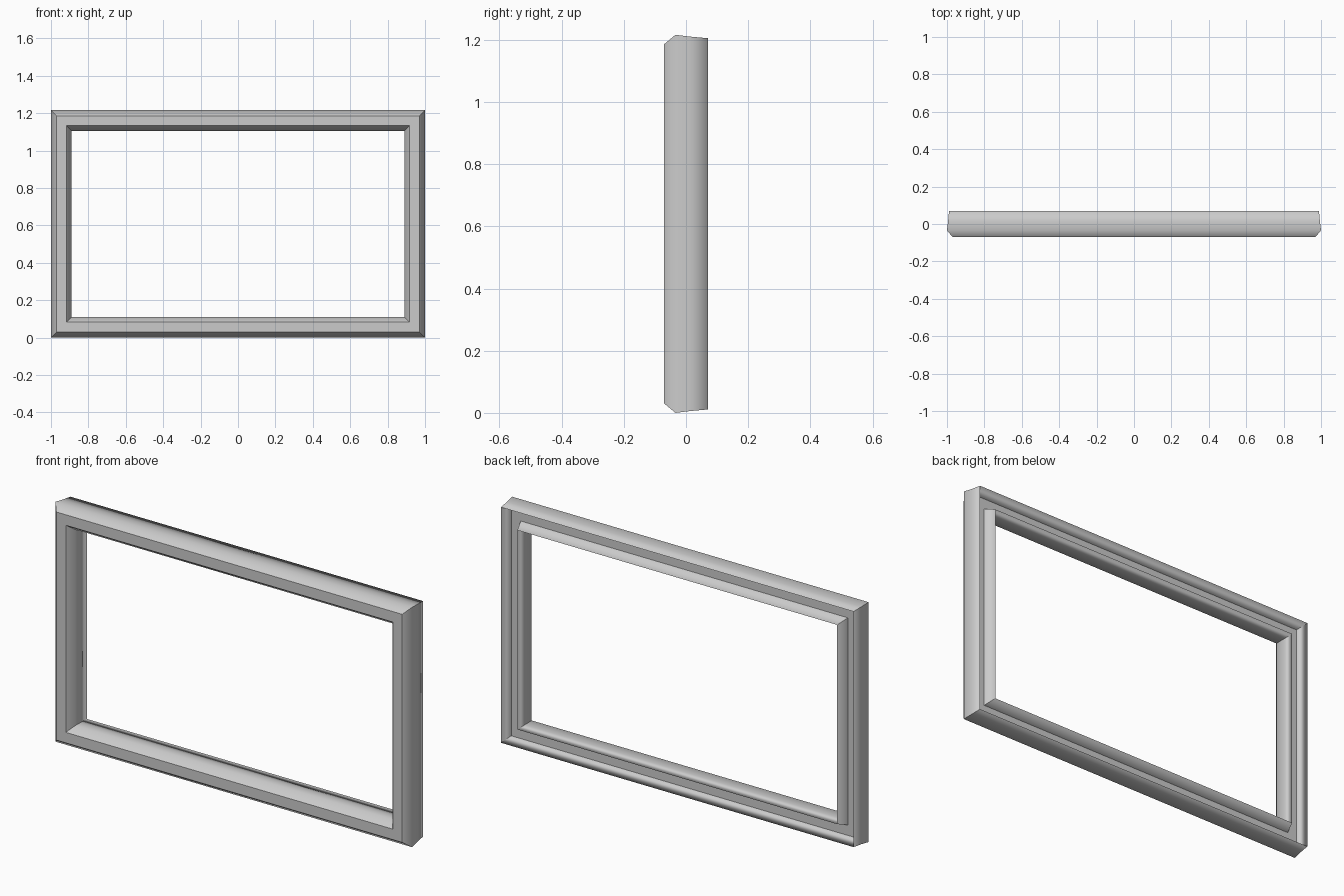
import bpy, bmesh

if "Cube" in bpy.data.objects:
    bpy.data.objects.remove(bpy.data.objects["Cube"])

WIDTH, HEIGHT = 2.0, 1.216

# Moulding cross-section: (inset from the outer edge, y, crease runs along the frame)
PROFILE = [
    (0.03, -0.07, True),     # front face, outer rim
    (0.0, -0.034, False),    # outer ridge
    (0.006, 0.014, False),
    (0.011, 0.07, False),    # outer flange tip
    (0.03, 0.014, True),     # back channel floor
    (0.083, 0.014, True),
    (0.103, 0.07, False),    # inner flange tip
    (0.107, 0.014, False),
    (0.111, -0.034, False),  # inner ridge
    (0.083, -0.07, True),    # front face, inner rim
]


def make_material(name, value):
    mat = bpy.data.materials.new(name)
    mat.use_nodes = True
    color = (value, value, value, 1)
    mat.diffuse_color = color
    mat.node_tree.nodes["Principled BSDF"].inputs["Base Color"].default_value = color
    return mat


def corner_loop(bm, inset, y):
    x = WIDTH / 2 - inset
    low, high = inset, HEIGHT - inset
    return [bm.verts.new((sx, y, z)) for sx, z in ((-x, low), (x, low), (x, high), (-x, high))]


# Sweep the moulding round the rectangle with mitred corners
bm = bmesh.new()
loops = [corner_loop(bm, inset, y) for inset, y, _ in PROFILE]
for k, loop in enumerate(loops):
    following = loops[(k + 1) % len(loops)]
    for c in range(4):
        d = (c + 1) % 4
        bm.faces.new((loop[c], loop[d], following[d], following[c])).smooth = True
bmesh.ops.recalc_face_normals(bm, faces=bm.faces)

# Keep the mitres and the rims of the flat faces crisp
for k, loop in enumerate(loops):
    following = loops[(k + 1) % len(loops)]
    for c in range(4):
        bm.edges.get((loop[c], following[c])).smooth = False
        if PROFILE[k][2]:
            bm.edges.get((loop[c], loop[(c + 1) % 4])).smooth = False

mesh = bpy.data.meshes.new("window_frame")
bm.to_mesh(mesh)
bm.free()
mesh.materials.append(make_material("light_grey", 0.6))
frame = bpy.data.objects.new("window_frame", mesh)
bpy.context.collection.objects.link(frame)
